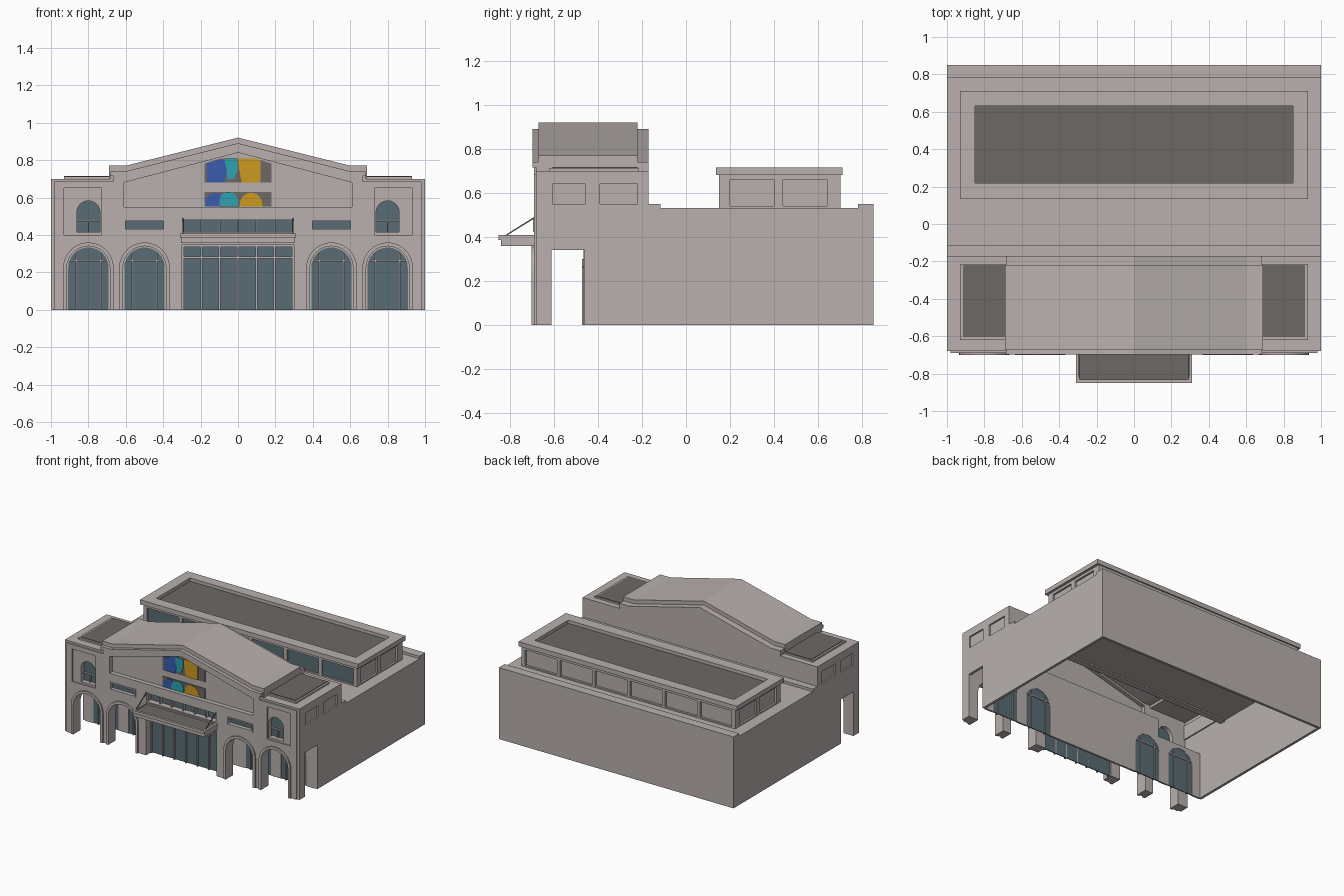
import bpy, bmesh, math
from mathutils import Vector

if "Cube" in bpy.data.objects:
    bpy.data.objects.remove(bpy.data.objects["Cube"])


def material(name, *rgb):
    m = bpy.data.materials.new(name)
    m.diffuse_color = (*rgb, 1)
    m.use_nodes = True
    m.node_tree.nodes["Principled BSDF"].inputs["Base Color"].default_value = m.diffuse_color
    return m


WALL = material("warm_grey_stone", 0.48, 0.435, 0.42)
DARK = material("dark_roofing", 0.15, 0.138, 0.133)
GLASS = material("slate_teal_glass", 0.098, 0.15, 0.172)
BLUE = material("mural_blue", 0.042, 0.107, 0.42)
TEAL = material("mural_teal", 0.026, 0.36, 0.42)
GOLD = material("mural_gold", 0.61, 0.32, 0.014)


def add(name, mesh, mat):
    o = bpy.data.objects.new(name, mesh)
    bpy.context.collection.objects.link(o)
    mesh.materials.clear()
    mesh.materials.append(mat)
    return o


def plate(name, plane, outline, a, b, mat=WALL, holes=()):
    """Flat outline with holes in a plane, given depth from a to b."""
    cu = bpy.data.curves.new(name, 'CURVE')
    cu.dimensions, cu.fill_mode, cu.extrude = '2D', 'BOTH', 0.5
    for loop in [outline, *holes]:
        sp = cu.splines.new('POLY')
        sp.points.add(len(loop) - 1)
        for p, c in zip(sp.points, loop):
            p.co = (c[0], c[1], 0, 1)
        sp.use_cyclic_u = True
    tmp = bpy.data.objects.new("tmp", cu)
    bpy.context.collection.objects.link(tmp)
    dg = bpy.context.evaluated_depsgraph_get()
    me = bpy.data.meshes.new_from_object(tmp.evaluated_get(dg))
    bpy.data.objects.remove(tmp)
    bm = bmesh.new()
    bm.from_mesh(me)
    for v in bm.verts:
        u, w, t = v.co
        d = a + (t + 0.5) * (b - a)
        v.co = {'xz': (u, d, w), 'yz': (d, u, w), 'xy': (u, w, d)}[plane]
    bmesh.ops.remove_doubles(bm, verts=bm.verts, dist=1e-5)
    bmesh.ops.recalc_face_normals(bm, faces=bm.faces)
    bm.to_mesh(me)
    bm.free()
    for p in me.polygons:
        p.use_smooth = False
        p.material_index = 0
    me.name = name
    return add(name, me, mat)


def box(name, x0, x1, y0, y1, z0, z1, mat=WALL):
    bm = bmesh.new()
    bmesh.ops.create_cube(bm, size=1)
    for v in bm.verts:
        v.co = Vector(((x0, x1)[v.co.x > 0], (y0, y1)[v.co.y > 0], (z0, z1)[v.co.z > 0]))
    me = bpy.data.meshes.new(name)
    bm.to_mesh(me)
    bm.free()
    return add(name, me, mat)


def rect(u0, u1, w0, w1):
    return [(u0, w0), (u1, w0), (u1, w1), (u0, w1)]


def arch(cx, r, spring, base=0.0, n=16):
    """Arch from left foot over the top to right foot."""
    arc = [(cx - r * math.cos(math.pi * i / n), spring + r * math.sin(math.pi * i / n))
           for i in range(n + 1)]
    return [(cx - r, base), *arc, (cx + r, base)]


def both(pts):
    """Right half of a symmetric top line, from right end to centre, made whole."""
    return pts + [(-x, z) for x, z in reversed(pts) if x > 0]


def feet(r, half):
    """Bottom line of a wall with four arches and the entrance."""
    door = [(-0.3, 0), (-0.3, 0.345), (0.3, 0.345), (0.3, 0)]
    return [(-half, 0), *arch(-.8, r, .225), *arch(-.5, r, .225), *door,
            *arch(.5, r, .225), *arch(.8, r, .225), (half, 0)]


# front facade: base layer and raised face layer
pediment = both([(0.61, 0.55), (0.61, 0.68), (0, 0.84)])
strip = rect(-0.295, 0.295, 0.415, 0.48)
smalls = [rect(s * .5 - .11, s * .5 + .11, .425, .48) for s in (-1, 1)]
uppers = [arch(s * .8, .062, .52, .415) for s in (-1, 1)]
panels = [rect(s * .83 - .1, s * .83 + .1, .40, .65) for s in (-1, 1)]
panels = [rect(min(s * .73, s * .93), max(s * .73, s * .93), .40, .65) for s in (-1, 1)]
plate("facade_base", 'xz', feet(.115, 1) + both([(1, .70), (.685, .70), (.685, .74), (.6, .74), (0, .89)]),
      -.68, -.61, holes=[pediment, strip, *smalls, *uppers])
plate("facade_face", 'xz', feet(.115, .98) + both([(.98, .685), (.665, .685), (.665, .715), (.6, .715), (0, .865)]),
      -.69, -.68, holes=[pediment, strip, *smalls, *panels])
plate("pediment_cornice", 'xz', both([(.685, .715), (.685, .74), (.6, .74), (0, .89)])
      + [(-.6, .715), (0, .865), (.6, .715)], -.697, -.68)
plate("pediment_back", 'xz', both([(.63, .53), (.63, .69), (0, .855)]), -.655, -.64)

# arch surrounds, upper tower windows, side windows
for s in (-1, 1):
    for c in (.5, .8):
        plate("arch_surround", 'xz', arch(s * c, .135, .225) + arch(s * c, .115, .225)[::-1], -.70, -.685)
    cx = s * .8
    box("tower_window_glass", cx - .07, cx + .07, -.645, -.64, .41, .59, GLASS)
    box("tower_window_bar", cx - .062, cx + .062, -.66, -.645, .472, .48)
    box("tower_window_bar", cx - .003, cx + .003, -.66, -.645, .415, .472)
    cx = s * .5
    box("side_window_glass", cx - .11, cx + .11, -.665, -.66, .425, .48, GLASS)
    plate("side_window_frame", 'xz', rect(cx - .112, cx + .112, .422, .484), -.695, -.66,
          holes=[rect(cx - .102, cx + .102, .432, .474)])

# upper window strip and entrance doors
box("strip_glass", -.295, .295, -.645, -.64, .415, .48, GLASS)
box("door_glass", -.3, .3, -.625, -.618, 0, .345, GLASS)
for i in range(7):
    x = -.294 + .098 * i
    box("strip_mullion", x - .004, x + .004, -.67, -.64, .415, .48)
    box("door_mullion", x - .005, x + .005, -.64, -.618, 0, .345)
box("door_transom", -.3, .3, -.637, -.618, .275, .284)
box("door_head", -.3, .3, -.637, -.618, .335, .347)

# inner portico wall with arched windows
holes_line = [(-.98, 0)]
for c in (-.8, -.5, .5, .8):
    holes_line += arch(c, .108, .225)
plate("portico_wall", 'xz', holes_line + [(.98, 0)] + both([(.98, .36), (.6, .36), (.6, .5)]), -.465, -.45)
for c in (-.8, -.5, .5, .8):
    plate("arch_glass", 'xz', arch(c, .108, .225), -.46, -.453, GLASS)
    for dx in (-.065, .065):
        box("arch_mullion", c + dx - .004, c + dx + .004, -.472, -.445, 0, .30)
    box("arch_transom", c - .105, c + .105, -.47, -.447, .258, .265)

# abstract coloured mural in the pediment
box("mural_lower_back", -.18, .18, -.66, -.654, .552, .63, DARK)
plate("mural_upper_back", 'xz', both([(.18, .68), (.18, .782), (.09, .81)]), -.66, -.654, DARK)
plate("mural_shape", 'xz', arch(-.12, .055, .57, .552), -.663, -.66, BLUE)
plate("mural_shape", 'xz', arch(-.05, .05, .58, .552), -.665, -.66, TEAL)
plate("mural_shape", 'xz', arch(.07, .06, .565, .552), -.663, -.66, GOLD)
plate("mural_shape", 'xz', [(-.165, .68), (-.07, .68), (-.06, .74), (-.07, .808), (-.165, .785)], -.663, -.66, BLUE)
plate("mural_shape", 'xz', [(-.06, .70), (-.02, .70), (0, .75), (-.005, .81), (-.075, .808), (-.06, .75)],
      -.665, -.66, TEAL)
plate("mural_shape", 'xz', [(.02, .68), (.12, .68), (.12, .80), (.09, .81), (0, .81), (.005, .76)], -.663, -.66, GOLD)

# gabled roof and the wall behind it
plate("gable_roof", 'xz', both([(.69, .70), (.69, .77), (.6, .77), (0, .92)])
      + [(-.6, .70), (0, .855), (.6, .70)], -.67, -.22)
plate("upper_back_wall", 'xz', [(-.98, .5), (.98, .5)]
      + both([(.98, .70), (.685, .70), (.685, .74), (.6, .74), (0, .89)]), -.22, -.17)

# side walls with portico opening and blind windows, tower roofs
side = [(-.61, .34), (-.46, .34), (-.46, 0), (.85, 0), (.85, .53), (-.17, .53), (-.17, .70), (-.61, .70)]
blind = [rect(-.605, -.455, .55, .64), rect(-.39, -.22, .55, .64)]
for s in (-1, 1):
    plate("side_wall", 'yz', side, s * .98, s * 1.0, holes=blind)
    box("blind_window_back", *sorted((s * .97, s * .988)), -.61, -.19, .54, .65)
    box("tower_roof", *sorted((s * .66, s * .98)), -.61, -.22, .68, .70)
    box("tower_roof_curb", *sorted((s * .685, s * .93)), -.62, -.215, .70, .712)
    box("tower_roof_deck", *sorted((s * .69, s * .915)), -.605, -.22, .712, .716, DARK)

# rear hall: back wall, roof slab, low parapets
box("back_wall", -.98, .98, .83, .85, 0, .53)
box("hall_roof", -.98, .98, -.2, .84, .51, .53)
box("rear_parapet", -1, 1, .78, .85, .53, .55)
box("front_parapet", -1, 1, -.17, -.115, .53, .55)

# rooftop clerestory
bays = [rect(-.88 + .298 * i, -.88 + .298 * i + .27, .54, .66) for i in range(6)]
plate("clerestory_front", 'xz', rect(-.91, .91, .53, .68), .15, .168, holes=bays)
plate("clerestory_back", 'xz', rect(-.91, .91, .53, .68), .682, .70, holes=bays)
for s in (-1, 1):
    plate("clerestory_side", 'yz', rect(.168, .682, .53, .68), s * .892, s * .91,
          holes=[rect(.2, .4, .54, .66), rect(.44, .64, .54, .66)])
box("clerestory_core", -.895, .895, .165, .685, .53, .68)
box("clerestory_glass", -.89, .89, .16, .165, .535, .67, GLASS)
plate("clerestory_cap", 'xy', rect(-.93, .93, .135, .71), .68, .715, holes=[rect(-.85, .85, .22, .63)])
box("clerestory_deck", -.86, .86, .21, .64, .68, .69, DARK)

# entrance canopy with stay rods
box("canopy_soffit", -.305, .305, -.84, -.69, .358, .388)
plate("canopy_rim", 'xy', rect(-.31, .31, -.85, -.69), .386, .408, holes=[rect(-.292, .292, -.832, -.695)])
box("canopy_deck", -.295, .295, -.835, -.69, .388, .398, DARK)
for s in (-1, 1):
    plate("canopy_rod", 'yz', [(-.825, .405), (-.815, .405), (-.685, .485), (-.69, .49)],
          s * .292, s * .298, DARK)
